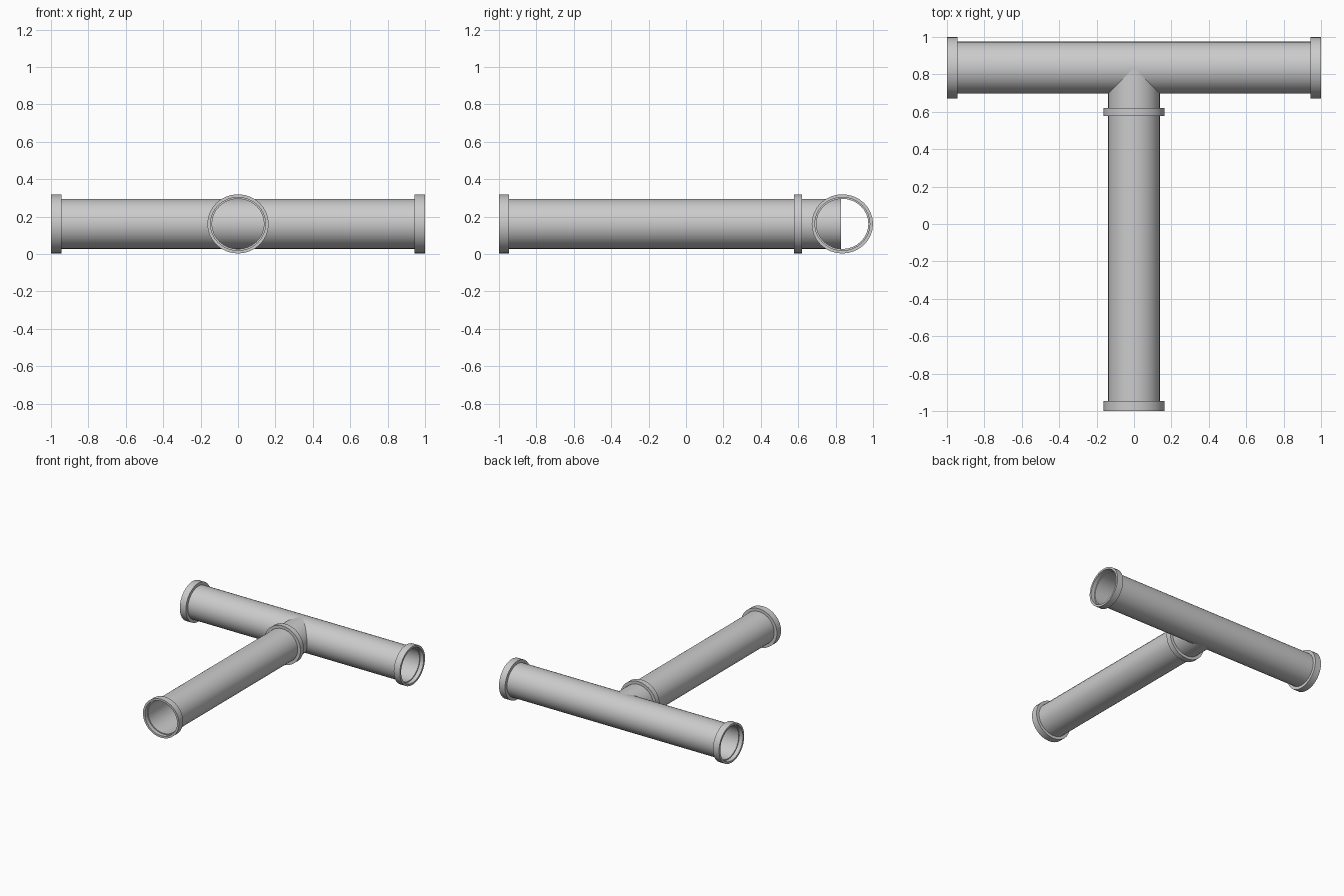
import bpy, bmesh, math

if "Cube" in bpy.data.objects:
    bpy.data.objects.remove(bpy.data.objects["Cube"])

SIDES = 32
Z = 0.161          # axis height
Y = 0.836          # run pipe axis
SQUASH = 0.965     # sections are slightly flattened in z
R, LIP, RIM = 0.139, 0.147, 0.164


def lathe(name, profile, axis, closed=False):
    """Sweep (distance along axis, radius) points round an x or y axis."""
    bm = bmesh.new()
    rings = []
    for d, r in profile:
        ring = []
        for i in range(SIDES):
            a = 2 * math.pi * i / SIDES
            u, w = r * math.cos(a), Z + r * math.sin(a) * SQUASH
            ring.append(bm.verts.new((d, Y + u, w) if axis == 'x' else (u, d, w)))
        rings.append(ring)
    pairs = list(zip(rings, rings[1:]))
    if closed:
        pairs.append((rings[-1], rings[0]))
    for a, b in pairs:
        for i in range(SIDES):
            j = (i + 1) % SIDES
            bm.faces.new((a[i], a[j], b[j], b[i]) if axis == 'y'
                         else (a[i], b[i], b[j], a[j]))
    bmesh.ops.recalc_face_normals(bm, faces=bm.faces)
    me = bpy.data.meshes.new(name)
    bm.to_mesh(me)
    bm.free()
    ob = bpy.data.objects.new(name, me)
    bpy.context.collection.objects.link(ob)
    bpy.context.view_layer.objects.active = ob
    ob.select_set(True)
    bpy.ops.object.shade_smooth_by_angle(angle=math.radians(35))
    ob.select_set(False)
    return ob


def end_collar(name, end, inner, axis):
    """Socket collar with a recessed seat behind its rim."""
    seat = end + (inner - end) * 0.6
    lathe(name, [(inner, R), (inner, RIM), (end, RIM), (end, LIP),
                 (seat, LIP), (seat, R)], axis, closed=True)


# straight run pipe with a collar at each end
lathe("run_pipe", [(-0.95, R), (0.95, R)], 'x')
end_collar("run_collar_left", -1, -0.945, 'x')
end_collar("run_collar_right", 1, 0.945, 'x')

# branch pipe reaching to the run pipe's axis
lathe("branch_pipe", [(-0.95, R), (0.83, R)], 'y')
end_collar("branch_collar_end", -1, -0.947, 'y')

# joint collar near the tee
lathe("branch_collar_joint", [(0.577, R), (0.577, RIM), (0.62, RIM), (0.62, R)], 'y', closed=True)
